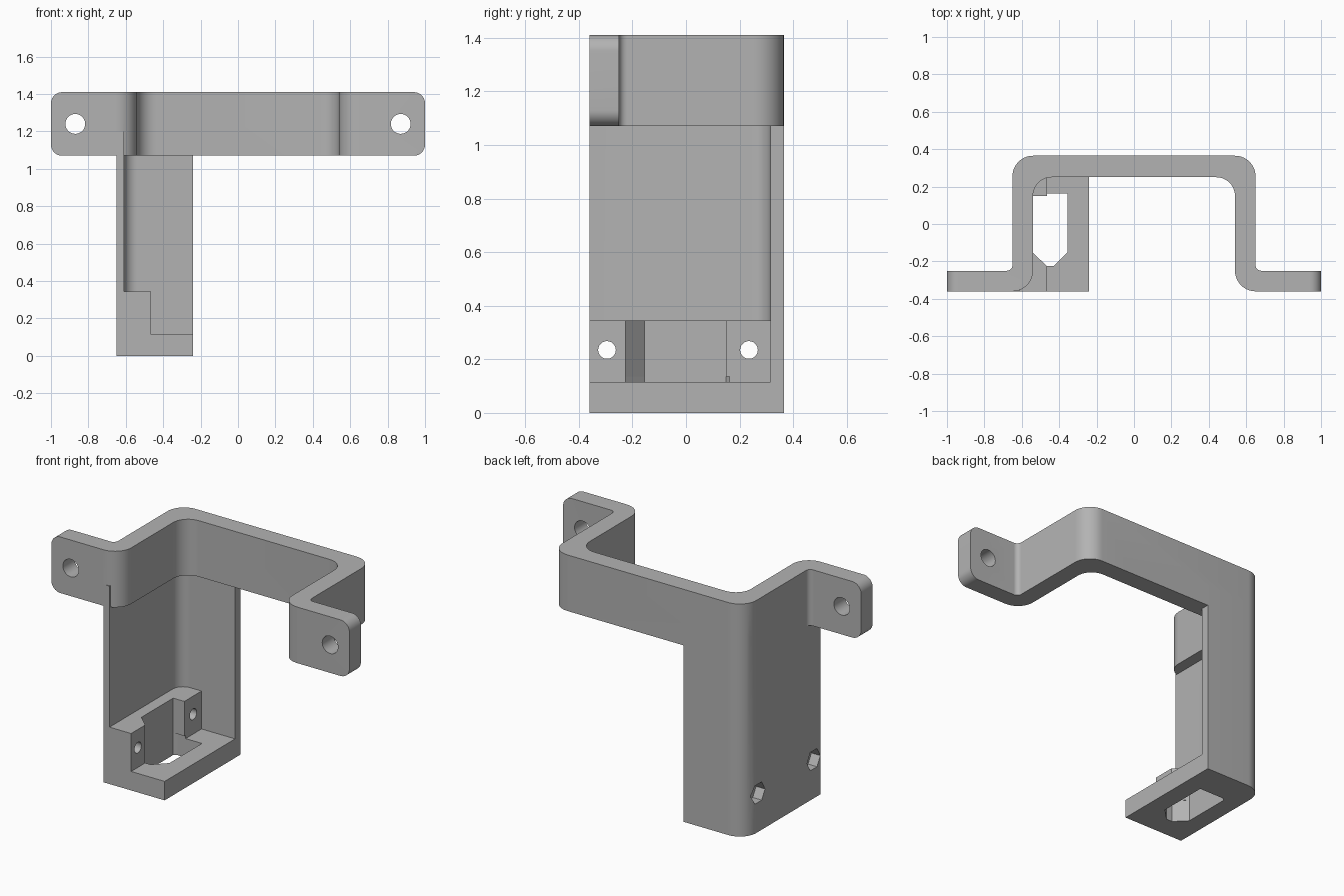
import bpy, bmesh, math
from mathutils import Vector

cube = bpy.data.objects.get("Cube")
if cube:
    bpy.data.objects.remove(cube, do_unlink=True)

grey = bpy.data.materials.new("plain grey")
grey.use_nodes = True
colour = (0.45, 0.45, 0.45, 1)
grey.diffuse_color = colour
grey.node_tree.nodes["Principled BSDF"].inputs["Base Color"].default_value = colour


def rounded(corners, steps=10):
    """Outline from (x, y, radius) corners, each filleted by its radius."""
    out = []
    for i, (x, y, r) in enumerate(corners):
        p = Vector((x, y))
        if not r:
            out.append(p)
            continue
        u = (Vector(corners[i - 1][:2]) - p).normalized()
        v = (Vector(corners[(i + 1) % len(corners)][:2]) - p).normalized()
        centre = p + (u + v) * r          # right-angled corners
        for k in range(steps + 1):
            a = math.pi / 2 * k / steps
            out.append(centre - v * r * math.cos(a) - u * r * math.sin(a))
    return out


def prism(name, outline, lo, hi, axis="z"):
    """Extrude a 2D outline along an axis."""
    place = {"z": lambda a, b, c: (a, b, c),
             "y": lambda a, b, c: (a, c, b),
             "x": lambda a, b, c: (c, a, b)}[axis]
    bm = bmesh.new()
    face = bm.faces.new([bm.verts.new(place(p[0], p[1], lo)) for p in outline])
    ext = bmesh.ops.extrude_face_region(bm, geom=[face])
    bmesh.ops.translate(bm, vec=place(0, 0, hi - lo),
                        verts=[g for g in ext["geom"] if isinstance(g, bmesh.types.BMVert)])
    bmesh.ops.recalc_face_normals(bm, faces=bm.faces)
    mesh = bpy.data.meshes.new(name)
    bm.to_mesh(mesh)
    bm.free()
    mesh.materials.append(grey)
    ob = bpy.data.objects.new(name, mesh)
    bpy.context.collection.objects.link(ob)
    return ob


def circle(a, b, r, n=32):
    return [(a + r * math.cos(math.tau * k / n), b + r * math.sin(math.tau * k / n)) for k in range(n)]


def box(x0, x1, y0, y1):
    return [(x0, y0), (x1, y0), (x1, y1), (x0, y1)]


def combine(target, tool, operation):
    """Apply a boolean and remove the tool."""
    mod = target.modifiers.new("cut", "BOOLEAN")
    mod.object, mod.operation, mod.solver = tool, operation, "EXACT"
    graph = bpy.context.evaluated_depsgraph_get()
    mesh = bpy.data.meshes.new_from_object(target.evaluated_get(graph))
    target.modifiers.clear()
    target.data = mesh
    bpy.data.objects.remove(tool, do_unlink=True)


TOP, STRAP, BLOCK, BASE = 1.41, 1.07, 0.345, 0.115
FRONT, BACK, SIDE, INNER, END = -0.36, 0.365, 0.65, 0.54, -0.24

# Hat-shaped strap with mounting tabs
half = [(1, FRONT, 0), (1, -0.25, 0), (SIDE, -0.25, 0.03), (SIDE, BACK, 0.11)]
inside = [(INNER, 0.25, 0.1), (INNER, FRONT, 0.11)]
flip = lambda pts: [(-x, y, r) for x, y, r in reversed(pts)]
bracket = prism("bracket", rounded(half + flip(half) + flip(inside) + inside), STRAP, TOP)
tab_shape = rounded([(-1, STRAP, 0.06), (1, STRAP, 0.06), (1, TOP, 0.06), (-1, TOP, 0.06)])
combine(bracket, prism("tab_rounding", tab_shape, -1, 1, "y"), "INTERSECT")
for s in (-1, 1):
    combine(bracket, prism("tab_hole", circle(s * 0.87, 1.24, 0.053), -1, 0, "y"), "DIFFERENCE")

# Hanging post: thin corner wall, floor and mounting block
post = prism("post", rounded([(-SIDE, FRONT, 0), (END, FRONT, 0),
                              (END, BACK, 0), (-SIDE, BACK, 0.11)]), 0, 1.2)
combine(post, prism("hollow", rounded([(-0.61, -1, 0), (0, -1, 0), (0, 0.315, 0),
                                       (-0.61, 0.315, 0.07)]), BLOCK, 2), "DIFFERENCE")
combine(post, prism("floor_space", box(-0.465, 0, -1, 0.315), BASE, 2), "DIFFERENCE")

# Slot in the block and opening through the floor
slot = [(-INNER, -0.155), (-0.465, -0.225), (-0.4, -0.225), (-0.4, 0.15), (-INNER, 0.15)]
combine(post, prism("slot", slot, BASE, 0.6), "DIFFERENCE")
opening = [(-INNER, -0.155), (-0.47, -0.225), (-0.43, -0.225), (-0.355, -0.15),
           (-0.355, 0.162), (-0.52, 0.162), (-INNER, 0.15)]
combine(post, prism("opening", opening, -0.1, BASE + 0.02), "DIFFERENCE")

# Screw holes with hexagonal nut pockets on the outside
for y in (-0.295, 0.235):
    combine(post, prism("screw_hole", circle(y, 0.235, 0.033, 24), -1, -0.4, "x"), "DIFFERENCE")
    combine(post, prism("nut_pocket", circle(y, 0.235, 0.064, 6), -1, -0.59, "x"), "DIFFERENCE")

combine(bracket, post, "UNION")

bpy.ops.object.select_all(action="DESELECT")
bracket.select_set(True)
bpy.context.view_layer.objects.active = bracket
bpy.ops.object.shade_smooth_by_angle(angle=math.radians(30))
